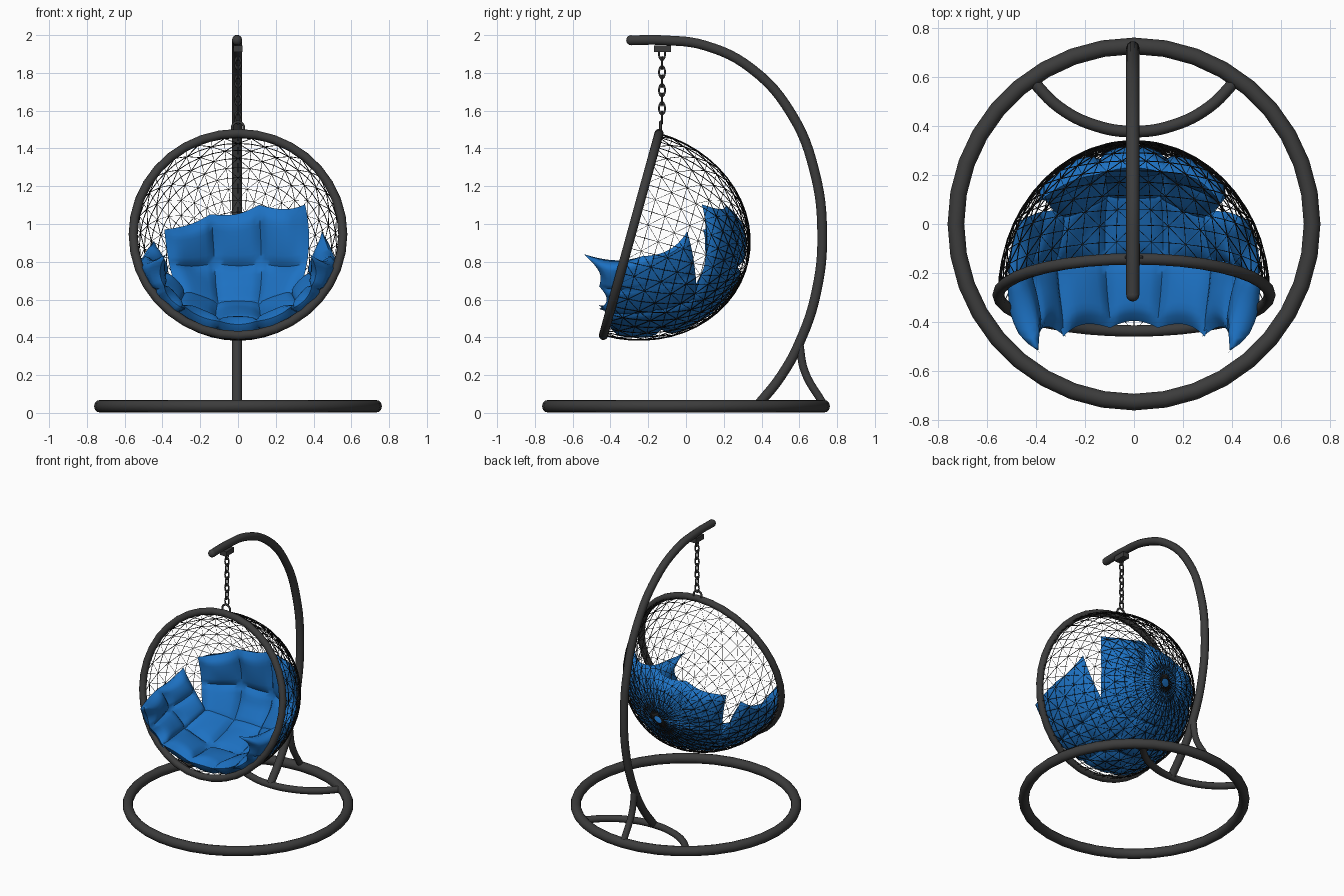
import bpy, bmesh, math
from mathutils import Matrix, Vector

cube = bpy.data.objects.get("Cube")
if cube:
    bpy.data.objects.remove(cube)


def material(name, rgb):
    m = bpy.data.materials.new(name)
    m.use_nodes = True
    color = (*rgb, 1)
    m.diffuse_color = color
    m.node_tree.nodes["Principled BSDF"].inputs["Base Color"].default_value = color
    return m


METAL = material("dark_metal", (0.045, 0.045, 0.045))
WICKER = material("black_wicker", (0.012, 0.012, 0.012))
FABRIC = material("blue_fabric", (0.012, 0.165, 0.54))

# Basket opening: centre, tilt, radius and bowl depth
CENTRE = Vector((0, -0.29, 0.945))
TILT = math.radians(74.6)
RADIUS, DEPTH = 0.555, 0.636
BASKET = Matrix.Translation(CENTRE) @ Matrix.Rotation(TILT, 4, "X")
TO_BASKET = BASKET.inverted()


def finish(obj, name, mat, angle=50):
    obj.name = name
    obj.data.materials.append(mat)
    bpy.ops.object.select_all(action="DESELECT")
    obj.select_set(True)
    bpy.context.view_layer.objects.active = obj
    bpy.ops.object.shade_smooth_by_angle(angle=math.radians(angle))
    return obj


def mesh_object(bm, name, mat, angle=50):
    mesh = bpy.data.meshes.new(name)
    bm.to_mesh(mesh)
    bm.free()
    obj = bpy.data.objects.new(name, mesh)
    bpy.context.collection.objects.link(obj)
    return finish(obj, name, mat, angle)


def torus(name, loc, major, minor, rot=(0, 0, 0), stretch=1, segments=36, sides=12):
    bpy.ops.mesh.primitive_torus_add(location=loc, rotation=rot, major_radius=major,
                                     minor_radius=minor, major_segments=segments,
                                     minor_segments=sides)
    obj = bpy.context.object
    obj.scale.y = stretch
    finish(obj, name, METAL)


def tube(name, points, radius):
    curve = bpy.data.curves.new(name, "CURVE")
    curve.dimensions = "3D"
    curve.bevel_depth = radius
    curve.bevel_resolution = 3
    curve.resolution_u = 6
    curve.use_fill_caps = True
    spline = curve.splines.new("BEZIER")
    spline.bezier_points.add(len(points) - 1)
    for bp, p in zip(spline.bezier_points, points):
        bp.co = p
        bp.handle_left_type = bp.handle_right_type = "AUTO"
    curve.materials.append(METAL)
    obj = bpy.data.objects.new(name, curve)
    bpy.context.collection.objects.link(obj)


# Stand
torus("base_ring", (0, 0, 0.035), 0.728, 0.034)
tube("base_arc", [(0.522 * math.sin(a), 0.9 - 0.522 * math.cos(a), 0.035)
                  for a in (math.radians(d) for d in range(-54, 55, 18))], 0.024)
tube("stand_pole", [(-0.005, y, z) for y, z in
                    ((0.38, 0.04), (0.5, 0.19), (0.6, 0.37), (0.69, 0.64), (0.721, 0.95),
                     (0.68, 1.28), (0.56, 1.58), (0.35, 1.82), (0.1, 1.945),
                     (-0.12, 1.973), (-0.29, 1.973))], 0.027)
tube("rear_strut", [(-0.005, y, z) for y, z in
                    ((0.6, 0.37), (0.628, 0.22), (0.725, 0.05))], 0.022)
bpy.ops.mesh.primitive_uv_sphere_add(segments=16, ring_count=8, radius=0.0268,
                                     location=(-0.005, -0.29, 1.973))
finish(bpy.context.object, "pole_end_cap", METAL)

# Hanger bracket and chain
bpy.ops.mesh.primitive_cube_add(size=1, location=(0, -0.125, 1.928))
bpy.context.object.scale = (0.05, 0.09, 0.035)
finish(bpy.context.object, "hanger_bracket", METAL, 30)
for i in range(8):
    torus(f"chain_link_{i + 1}", (0, -0.127, 1.9 - i * 0.048), 0.016, 0.005,
          (math.pi / 2, 0, math.pi / 2 * ((i + 1) % 2)), 1.8, 16, 8)
torus("hoop_eye", (0, -0.135, 1.51), 0.031, 0.007, (math.pi / 2, 0, 0), 1, 20, 8)

# Basket hoop
torus("basket_hoop", CENTRE, RADIUS, 0.024, (TILT, 0, 0))


# Basket net: bowl of alternating triangles turned into thin strands
def basket_net(segments=48, rows=13):
    bm = bmesh.new()
    rings = []
    for r in range(rows + 1):
        phi = math.radians(87) * r / rows
        rings.append([bm.verts.new((RADIUS * math.cos(phi) * math.cos(a),
                                    RADIUS * math.cos(phi) * math.sin(a),
                                    -DEPTH * math.sin(phi)))
                      for a in (math.tau * s / segments for s in range(segments))])
    for r in range(rows):
        for s in range(segments):
            t = (s + 1) % segments
            a, b, c, d = rings[r][s], rings[r][t], rings[r + 1][t], rings[r + 1][s]
            if (r + s) % 2:
                a, b, c, d = b, c, d, a
            bm.faces.new((a, b, c))
            bm.faces.new((a, c, d))
    obj = mesh_object(bm, "basket_net", WICKER)
    obj.matrix_world = BASKET
    wire = obj.modifiers.new("strands", "WIREFRAME")
    wire.thickness = 0.005
    wire.offset = 0
    wire.use_even_offset = False


basket_net()


# Tufted cushion panels, each curved through a 3 x 3 net of points
def weights(t):
    return (2 * (t - 0.5) * (t - 1), 4 * t * (1 - t), 2 * t * (t - 0.5))


def rim(t):
    return min(1, 14 * t * (1 - t))


def inside_basket(p, limit):
    """Presses a point back within the bowl, leaving what hangs out in front."""
    q = TO_BASKET @ p
    back = min(q.z, 0) / DEPTH
    k = limit / max(limit, math.hypot(q.x / RADIUS, q.y / RADIUS, back))
    return BASKET @ Vector((q.x * k, q.y * k, q.z * k if q.z < 0 else q.z))


def cushion(name, net, cols, rows, puff, free, step=10):
    """free: which edges (u start, u end, v start, v end) are scalloped."""
    def point(u, v):
        return sum((Vector(net[j][i]) * wu * wv
                    for j, wv in enumerate(weights(v))
                    for i, wu in enumerate(weights(u))), Vector())

    def scallop(t, other, n, start, end):
        bow = 0.05 * abs(math.sin(math.pi * n * other))
        return t + bow * (start * (1 - t) - end * t)

    bm = bmesh.new()
    nu, nv = cols * step, rows * step
    for side in (1, -1):
        grid = []
        for j in range(nv + 1):
            line = []
            for i in range(nu + 1):
                u0, v0 = i / nu, j / nv
                u, v = scallop(u0, v0, rows, *free[:2]), scallop(v0, u0, cols, *free[2:])
                e = 0.01
                normal = (point(u + e, v) - point(u - e, v)).cross(
                    point(u, v + e) - point(u, v - e)).normalized()
                cell = abs(math.sin(math.pi * cols * u0) * math.sin(math.pi * rows * v0)) ** 0.45
                thick = puff * (0.65 * cell + 0.35 * rim(u0) * rim(v0))
                if i in (0, nu) or j in (0, nv):
                    thick = 0
                middle = inside_basket(point(u, v), 0.93)
                line.append(bm.verts.new(inside_basket(middle + normal * thick * side, 0.975)))
            grid.append(line)
        for j in range(nv):
            for i in range(nu):
                bm.faces.new((grid[j][i], grid[j][i + 1], grid[j + 1][i + 1], grid[j + 1][i]))
    bmesh.ops.remove_doubles(bm, verts=bm.verts, dist=0.0002)
    bmesh.ops.recalc_face_normals(bm, faces=bm.faces)
    mesh_object(bm, name, FABRIC, 60)


cushion("back_cushion", [
    [(-0.35, 0.06, 0.54), (0, 0.15, 0.5), (0.35, 0.06, 0.54)],
    [(-0.385, 0.12, 0.78), (0, 0.255, 0.79), (0.385, 0.12, 0.78)],
    [(-0.39, 0.09, 0.97), (-0.02, 0.22, 1.08), (0.39, 0.12, 1.12)]],
    3, 2, 0.06, (0, 0, 0, 1))

cushion("seat_cushion", [
    [(-0.29, -0.46, 0.57), (0, -0.42, 0.475), (0.29, -0.46, 0.57)],
    [(-0.36, -0.15, 0.55), (0, -0.15, 0.46), (0.36, -0.15, 0.55)],
    [(-0.34, 0.11, 0.59), (0, 0.19, 0.56), (0.34, 0.11, 0.59)]],
    3, 2, 0.06, (0, 0, 1, 0))

for label, s, lift in (("left", 1, 0.0), ("right", -1, -0.05)):
    cushion(f"{label}_side_cushion", [
        [(s * 0.28, -0.46, 0.55), (s * 0.33, -0.15, 0.53), (s * 0.33, 0.1, 0.57)],
        [(s * 0.39, -0.46, 0.67), (s * 0.445, -0.18, 0.68), (s * 0.42, 0.08, 0.73)],
        [(s * 0.38, -0.54, 0.84), (s * 0.49, -0.23, 0.83), (s * 0.45, 0.01, 0.96 + lift)]],
        2, 2, 0.06, (1, 0, 0, 1))
